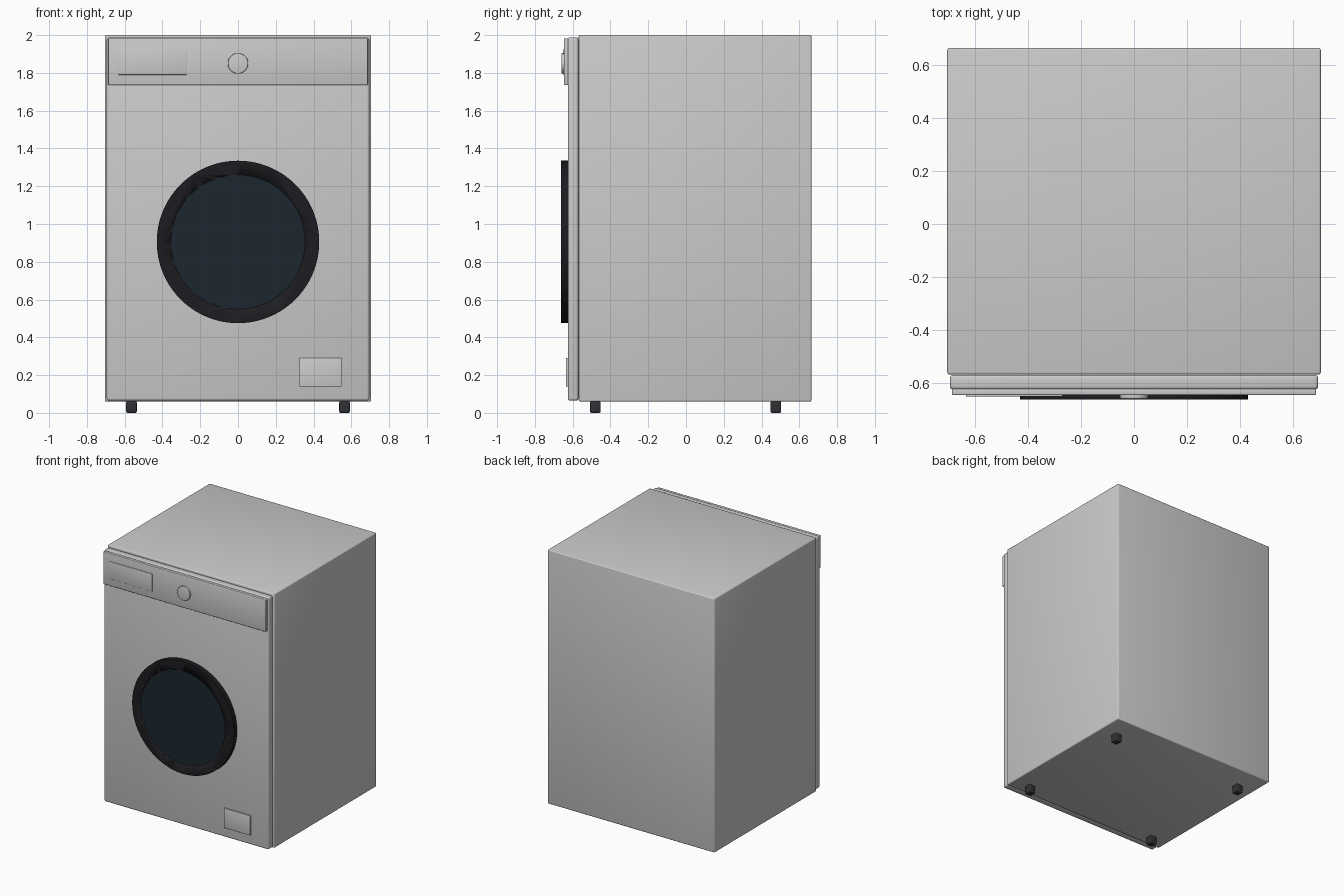
import bpy
from math import pi

if "Cube" in bpy.data.objects:
    bpy.data.objects.remove(bpy.data.objects["Cube"])


def mat(name, rgb):
    m = bpy.data.materials.new(name)
    m.diffuse_color = (*rgb, 1)
    m.use_nodes = True
    m.node_tree.nodes["Principled BSDF"].inputs["Base Color"].default_value = m.diffuse_color
    return m


def finish(o, name, bevel, material, segs=3):
    o.name = name
    bpy.ops.object.transform_apply(location=False, rotation=True, scale=True)
    if bevel:
        b = o.modifiers.new("Bevel", 'BEVEL')
        b.width, b.segments, b.limit_method = bevel, segs, 'ANGLE'
        bpy.ops.object.modifier_apply(modifier="Bevel")
    bpy.ops.object.shade_smooth_by_angle()
    if material:
        o.data.materials.append(material)
    return o


def box(name, x, y, z, bevel=0.0, material=None):
    bpy.ops.mesh.primitive_cube_add(
        size=1, location=[sum(r) / 2 for r in (x, y, z)])
    o = bpy.context.object
    o.scale = [r[1] - r[0] for r in (x, y, z)]
    return finish(o, name, bevel, material)


def disc(name, radius, y, z, bevel=0.0, material=None, verts=96):
    bpy.ops.mesh.primitive_cylinder_add(
        vertices=verts, radius=radius, depth=y[1] - y[0],
        location=(0, sum(y) / 2, z), rotation=(pi / 2, 0, 0))
    return finish(bpy.context.object, name, bevel, material)


black = mat("dark_trim", (0.012, 0.012, 0.015))
glass = mat("dark_glass", (0.012, 0.02, 0.028))
rubber = mat("rubber", (0.03, 0.03, 0.035))

# Cabinet and front
box("cabinet", (-0.705, 0.705), (-0.568, 0.664), (0.06, 2.0), 0.008)
box("front_panel", (-0.695, 0.695), (-0.625, -0.57), (0.065, 1.988), 0.012)

# Control strip with drawer and dial
box("control_panel", (-0.687, 0.687), (-0.646, -0.622), (1.735, 1.983), 0.005)
box("detergent_drawer", (-0.635, -0.27), (-0.651, -0.64), (1.79, 1.924), 0.002)
disc("program_dial", 0.054, (-0.66, -0.64), 1.85, 0.004, verts=48)

# Door ring with inset glass
z_door = 0.905
ring = disc("door_ring", 0.43, (-0.663, -0.622), z_door, material=black)
cut = disc("door_cutter", 0.355, (-0.7, -0.6), z_door)
cut.hide_render = True
cut.hide_set(True)
mod = ring.modifiers.new("Hole", 'BOOLEAN')
mod.operation, mod.object, mod.solver = 'DIFFERENCE', cut, 'EXACT'
bpy.context.view_layer.objects.active = ring
bpy.ops.object.modifier_apply(modifier="Hole")
bpy.data.objects.remove(cut)
disc("door_glass", 0.355, (-0.662, -0.622), z_door, material=glass)

# Service hatch
box("filter_hatch", (0.325, 0.548), (-0.636, -0.622), (0.14, 0.29), 0.002)

# Feet
for sx, side in ((-1, "left"), (1, "right")):
    for y, end in ((-0.48, "front"), (0.476, "back")):
        box(f"{end}_{side}_foot", (sx * 0.564 - 0.028, sx * 0.564 + 0.028),
            (y - 0.028, y + 0.028), (0.0, 0.062), 0.008, rubber)
